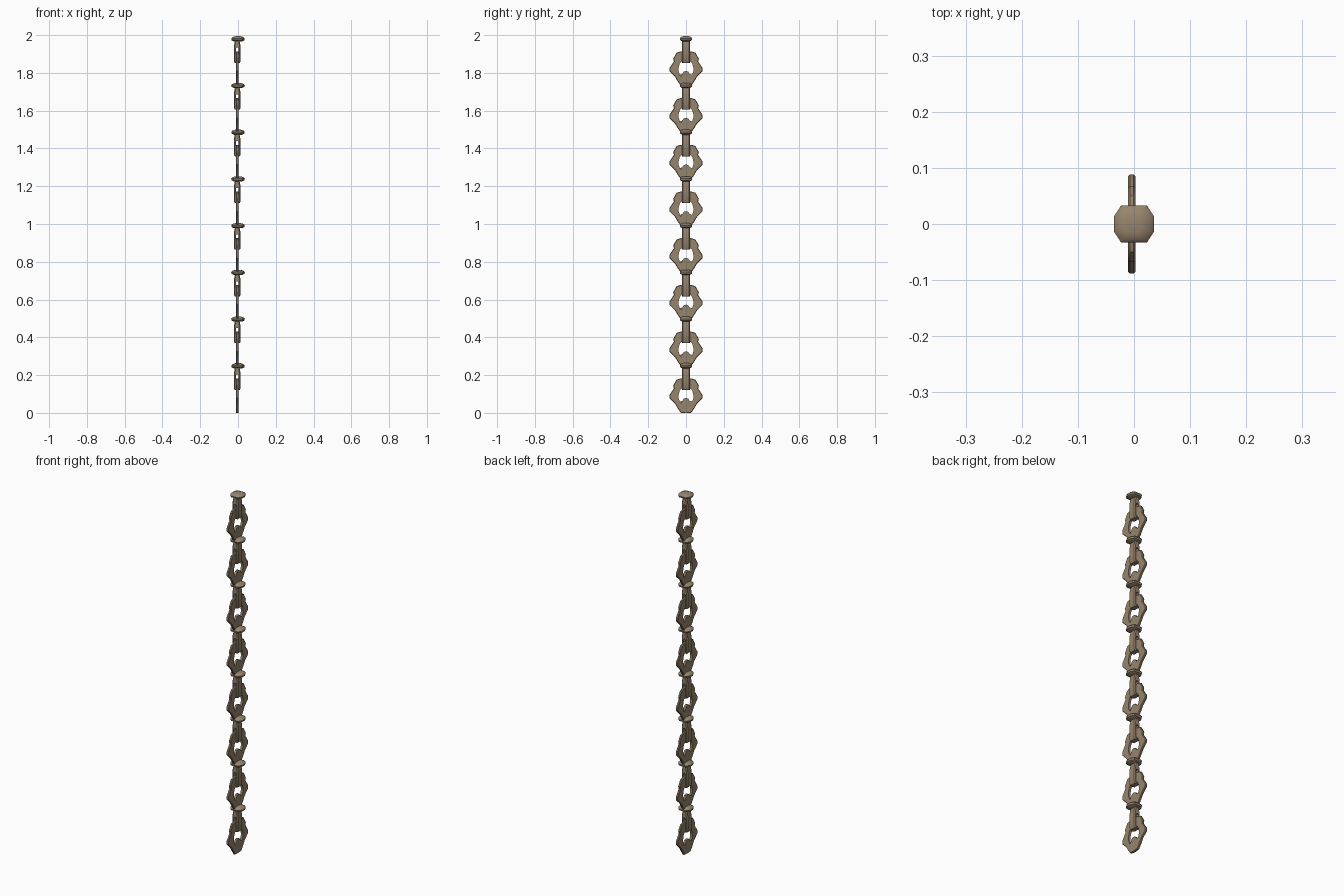
import bpy, bmesh, math
from mathutils import Vector

if "Cube" in bpy.data.objects:
    bpy.data.objects.remove(bpy.data.objects["Cube"])

PITCH, COUNT, XC = 0.2467, 8, -0.004

mat = bpy.data.materials.new("tan_bronze")
mat.diffuse_color = (0.31, 0.235, 0.155, 1)
mat.use_nodes = True
mat.node_tree.nodes["Principled BSDF"].inputs["Base Color"].default_value = mat.diffuse_color


def mirrored(half):
    """Closed loop from a half profile running bottom to top (u >= 0)."""
    return half + [(-u, v) for u, v in reversed(half) if u > 1e-6]


def finish(bm, name, angle=35):
    bmesh.ops.recalc_face_normals(bm, faces=bm.faces[:])
    me = bpy.data.meshes.new(name)
    bm.to_mesh(me)
    bm.free()
    ob = bpy.data.objects.new(name, me)
    bpy.context.collection.objects.link(ob)
    me.materials.append(mat)
    bpy.ops.object.select_all(action='DESELECT')
    ob.select_set(True)
    bpy.context.view_layer.objects.active = ob
    bpy.ops.object.shade_smooth_by_angle(angle=math.radians(angle))
    return ob


def holed_plate(name, outer, inner, half, bevel, place):
    """Extruded profile with a hole; outer/inner loops have equal point counts."""
    bm = bmesh.new()
    n = len(outer)
    rows = []
    for loop, d in ((outer, half), (inner, half), (inner, -half), (outer, -half)):
        rows.append([bm.verts.new(place(u, v, d)) for u, v in loop])
    for a in range(4):
        r, s = rows[a], rows[(a + 1) % 4]
        for i in range(n):
            j = (i + 1) % n
            bm.faces.new((r[i], r[j], s[j], s[i]))
    rim = set(rows[0] + rows[3])
    edges = [e for e in bm.edges if e.verts[0] in rim and e.verts[1] in rim
             and (e.verts[0].co - e.verts[1].co).length > 0
             and len({id(r) for r in rows for v in e.verts if v in r}) == 1]
    bmesh.ops.bevel(bm, geom=edges, offset=bevel, segments=1, affect='EDGES')
    return finish(bm, name)


# flat pointed ring, in the YZ plane
ring_out = mirrored([(0, .004), (.027, .004), (.044, .028), (.058, .052), (.088, .082),
                     (.088, .098), (.064, .134), (.068, .148), (.050, .180), (.028, .187), (0, .187)])
ring_in = mirrored([(0, .083), (.012, .079), (.019, .068), (.023, .054), (.031, .058),
                    (.040, .085), (.040, .095), (.034, .120), (.028, .130), (.016, .136), (0, .136)])
# strap link, in the XZ plane, slotted for the ring
link_out = mirrored([(0, .126), (.013, .126), (.018, .134), (.018, .215), (.014, .232), (.012, .246), (0, .246)])
link_in = mirrored([(0, .134), (.005, .134), (.0075, .138), (.0075, .185), (.0075, .200), (.005, .206), (0, .206)])

# domed cap: stacked chamfered rectangles (z, half x, half y)
cap_layers = [(.240, .022, .020), (.246, .034, .031), (.255, .036, .033),
              (.262, .030, .028), (.267, .014, .016)]


def cap(name, z0):
    bm = bmesh.new()
    rings = []
    for z, hx, hy in cap_layers:
        c = .36
        pts = [(1, .4), (1 - c, 1), (-1 + c, 1), (-1, .4), (-1, -.4), (-1 + c, -1), (1 - c, -1), (1, -.4)]
        rings.append([bm.verts.new((x * hx, y * hy, z + z0)) for x, y in pts])
    for r, s in zip(rings, rings[1:]):
        for i in range(8):
            j = (i + 1) % 8
            bm.faces.new((r[i], r[j], s[j], s[i]))
    bm.faces.new(rings[0])
    bm.faces.new(rings[-1])
    finish(bm, name, 40)


for k in range(COUNT):
    z0 = k * PITCH - .004 + k * .0006
    holed_plate(f"pointed_ring_{k}", ring_out, ring_in, .0065, .003,
                lambda u, v, d: Vector((XC + d, u, v + z0)))
    holed_plate(f"strap_link_{k}", link_out, link_in, .021, .005,
                lambda u, v, d: Vector((XC + u, d, v + z0)))
    cap(f"domed_cap_{k}", z0)
